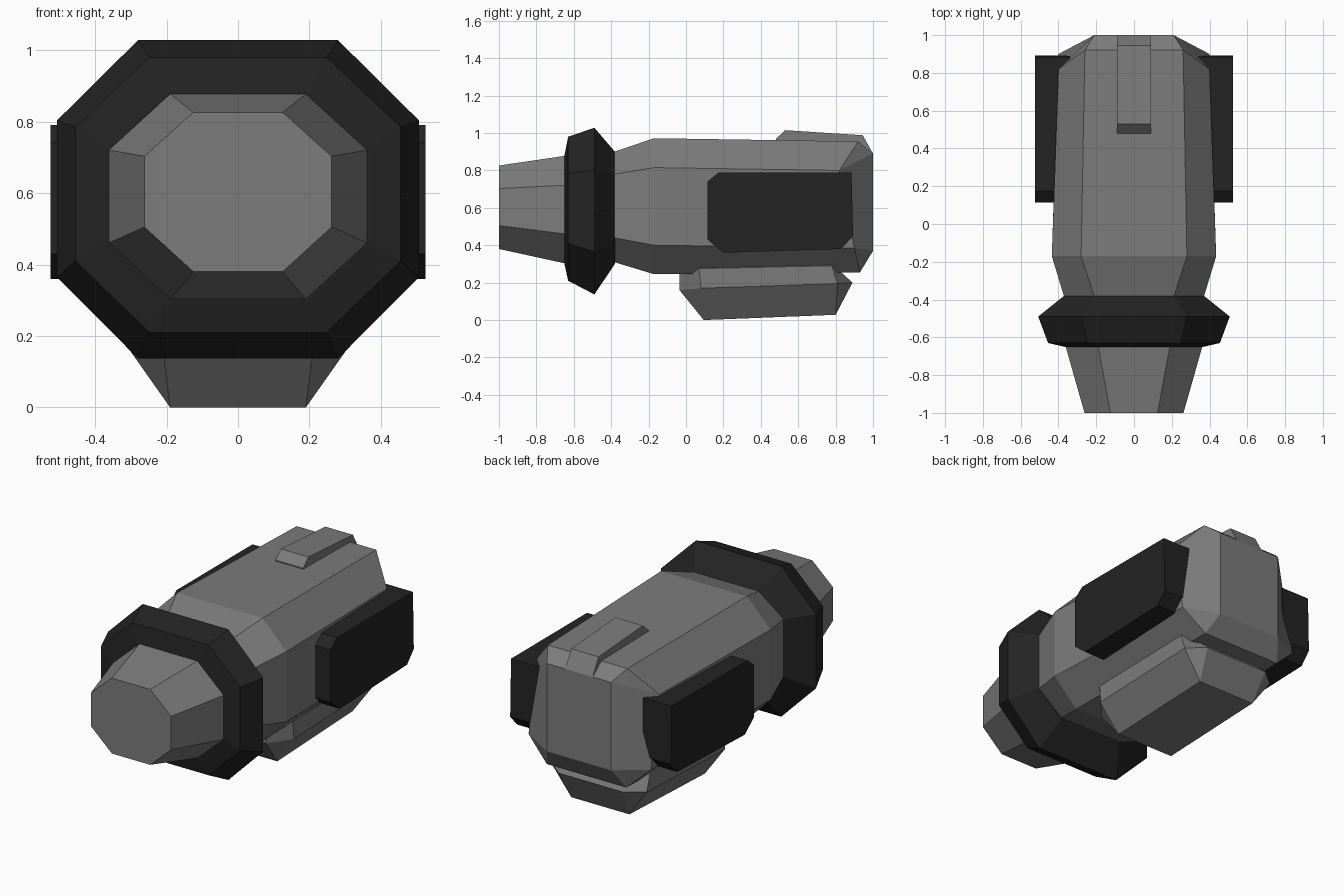
import bpy
import bmesh

if "Cube" in bpy.data.objects:
    bpy.data.objects.remove(bpy.data.objects["Cube"], do_unlink=True)


def material(name, value):
    mat = bpy.data.materials.new(name)
    mat.use_nodes = True
    colour = (value, value, value, 1)
    mat.diffuse_color = colour
    mat.node_tree.nodes["Principled BSDF"].inputs["Base Color"].default_value = colour
    return mat


GREY = material("mid grey", 0.2)
DARK = material("charcoal", 0.017)


def loft(name, rings, mat):
    """Skin closed rings of points and cap both ends."""
    bm = bmesh.new()
    loops = [[bm.verts.new(p) for p in ring] for ring in rings]
    n = len(loops[0])
    for a, b in zip(loops, loops[1:]):
        for i in range(n):
            j = (i + 1) % n
            bm.faces.new((a[i], a[j], b[j], b[i]))
    bm.faces.new(loops[0])
    bm.faces.new(loops[-1])
    bmesh.ops.remove_doubles(bm, verts=bm.verts, dist=0.0005)
    bmesh.ops.recalc_face_normals(bm, faces=bm.faces)
    mesh = bpy.data.meshes.new(name)
    bm.to_mesh(mesh)
    bm.free()
    mesh.materials.append(mat)
    obj = bpy.data.objects.new(name, mesh)
    bpy.context.collection.objects.link(obj)
    return obj


def ring(y, widths, heights):
    """Mirrored eight-point section, listed bottom to top; y may vary by row."""
    ys = y if isinstance(y, tuple) else (y,) * 4
    half = list(zip(widths, ys, heights))
    return half + [(-x, yy, z) for x, yy, z in reversed(half)]


def octagon(y, inner, outer, heights):
    return ring(y, (inner, outer, outer, inner), heights)


def prism(name, outline, x0, x1, mat):
    return loft(name, [[(x, y, z) for y, z in outline] for x in (x0, x1)], mat)


# Tapered nose
loft("nose", [
    octagon(-1.0, 0.125, 0.262, (0.38, 0.505, 0.703, 0.826)),
    octagon(-0.62, 0.195, 0.37, (0.297, 0.457, 0.722, 0.882)),
], GREY)

# Flared collar
loft("collar", [
    octagon(-0.65, 0.195, 0.368, (0.30, 0.46, 0.72, 0.88)),
    octagon(-0.63, 0.248, 0.455, (0.21, 0.41, 0.785, 0.98)),
    octagon(-0.49, 0.28, 0.507, (0.137, 0.365, 0.803, 1.028)),
    octagon(-0.38, 0.21, 0.37, (0.30, 0.44, 0.78, 0.90)),
], DARK)

# Main body with bevelled tail
loft("body", [
    octagon(-0.385, 0.21, 0.37, (0.31, 0.44, 0.78, 0.90)),
    octagon(-0.17, 0.28, 0.435, (0.245, 0.40, 0.815, 0.972)),
    octagon((0.93, 0.90, 0.82, 0.92), 0.26, 0.40, (0.255, 0.385, 0.80, 0.955)),
    octagon(1.0, 0.21, 0.21, (0.37, 0.37, 0.89, 0.89)),
], GREY)

# Raised strip on the back
prism("top_strip", [(0.48, 0.955), (0.48, 0.968), (0.53, 1.015), (0.945, 0.988),
                    (1.0, 0.89), (0.9, 0.89)], -0.09, 0.09, GREY)

# Side pods
pod = [(0.115, 0.74), (0.175, 0.79), (0.885, 0.79), (0.893, 0.45),
       (0.83, 0.38), (0.20, 0.36), (0.115, 0.43)]
for side, sign in (("left", 1), ("right", -1)):
    prism("side_pod_" + side, pod, sign * 0.34, sign * 0.525, DARK)

# Belly pod
loft("belly_pod", [
    ring(-0.035, (0.21, 0.21, 0.21, 0.21), (0.16, 0.16, 0.25, 0.30)),
    ring((0.095, 0.08, 0.07, 0.07), (0.19, 0.31, 0.31, 0.25), (0.0, 0.17, 0.275, 0.34)),
    ring((0.80, 0.81, 0.78, 0.78), (0.19, 0.31, 0.31, 0.25), (0.028, 0.195, 0.29, 0.34)),
    ring((0.89, 0.89, 0.83, 0.83), (0.21, 0.21, 0.21, 0.21), (0.20, 0.20, 0.255, 0.30)),
], GREY)
